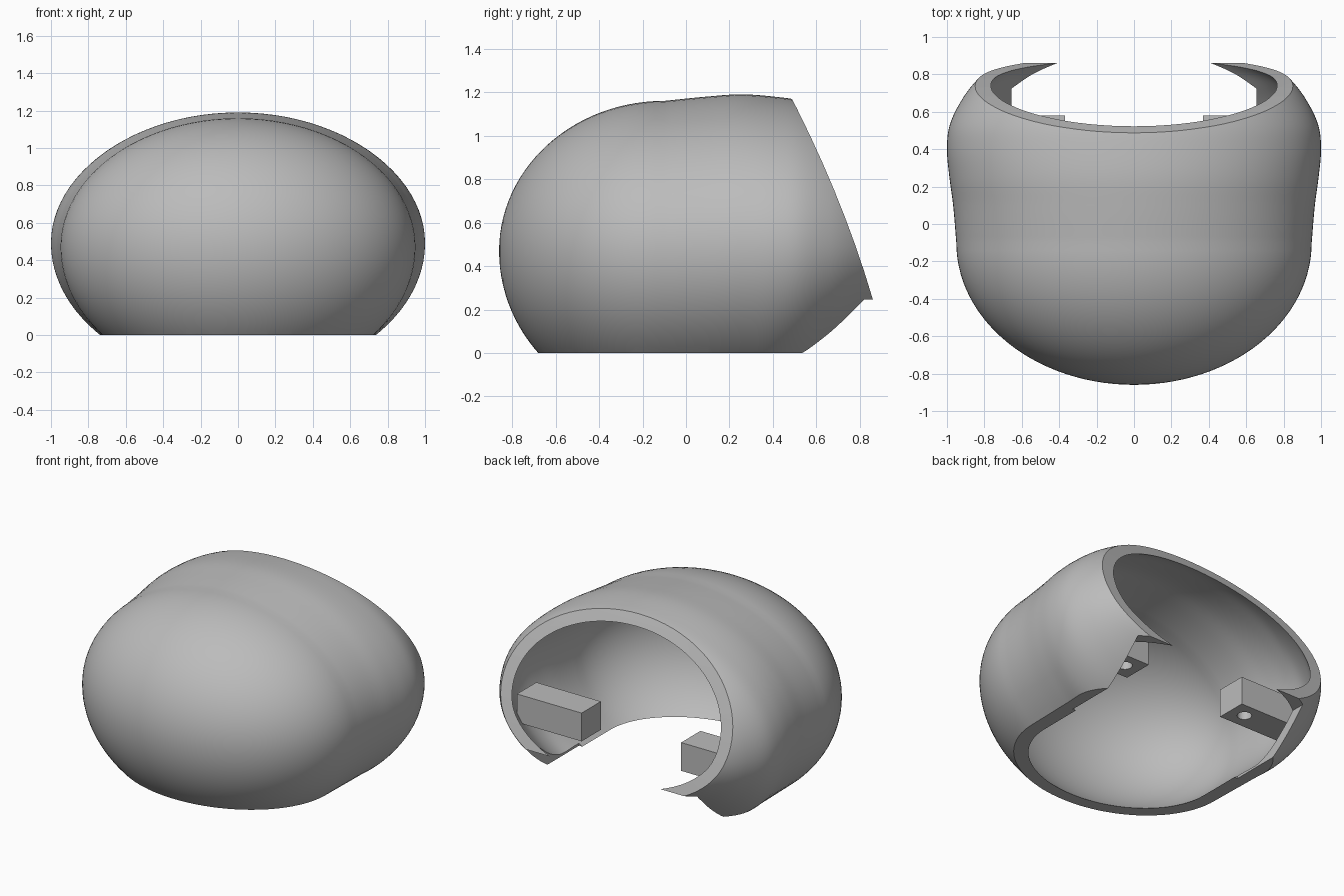
import bpy, bmesh, math

cube = bpy.data.objects.get("Cube")
if cube:
    bpy.data.objects.remove(cube, do_unlink=True)

grey = bpy.data.materials.new("plain grey")
grey.use_nodes = True
grey.diffuse_color = (0.5, 0.5, 0.5, 1)
grey.node_tree.nodes["Principled BSDF"].inputs["Base Color"].default_value = (0.5, 0.5, 0.5, 1)


def make_object(name, bm):
    bmesh.ops.recalc_face_normals(bm, faces=bm.faces)
    mesh = bpy.data.meshes.new(name)
    bm.to_mesh(mesh)
    bm.free()
    mesh.materials.append(grey)
    obj = bpy.data.objects.new(name, mesh)
    bpy.context.collection.objects.link(obj)
    return obj


def box(name, low, high):
    bm = bmesh.new()
    bmesh.ops.create_cube(bm, size=1)
    for v in bm.verts:
        v.co = [l + (c + 0.5) * (h - l) for c, l, h in zip(v.co, low, high)]
    return make_object(name, bm)


def activate(obj):
    bpy.ops.object.select_all(action='DESELECT')
    obj.select_set(True)
    bpy.context.view_layer.objects.active = obj


def cut(obj, cutter):
    mod = obj.modifiers.new("cut", 'BOOLEAN')
    mod.operation = 'DIFFERENCE'
    mod.solver = 'EXACT'
    mod.object = cutter
    activate(obj)
    bpy.ops.object.modifier_apply(modifier=mod.name)
    bpy.data.objects.remove(cutter, do_unlink=True)


# Sections along the body: y, half width, centre height, upper and lower radius
KEYS = [
    (-0.1, 0.95, 0.47, 0.69, 0.727),
    (0.1, 0.967, 0.48, 0.70, 0.73),
    (0.25, 0.987, 0.49, 0.70, 0.73),
    (0.4, 1.0, 0.49, 0.69, 0.72),
    (0.53, 0.985, 0.49, 0.67, 0.66),
    (0.665, 0.92, 0.49, 0.62, 0.56),
    (0.77, 0.84, 0.49, 0.55, 0.47),
    (0.86, 0.74, 0.49, 0.47, 0.405),
    (1.0, 0.5, 0.49, 0.33, 0.28),
]


def slope(i, k):
    a, b = KEYS[max(i - 1, 0)], KEYS[min(i + 1, len(KEYS) - 1)]
    return (b[k] - a[k]) / (b[0] - a[0])


def sections():
    # Rounded nose
    y0, w, c, up, low = KEYS[0]
    for i in range(1, 28):
        t = math.pi / 2 * i / 28
        s = math.sin(t)
        yield (y0 - 0.76 * math.cos(t), w * s, c, up * s, low * s)
    # Smooth blend through the remaining sections
    for i in range(len(KEYS) - 1):
        p, q = KEYS[i], KEYS[i + 1]
        d = q[0] - p[0]
        for n in range(6):
            t = n / 6
            h = t * t * (3 - 2 * t)
            yield (p[0] + d * t,) + tuple(
                p[k] + (q[k] - p[k]) * h
                + d * t * (1 - t) * ((1 - t) * slope(i, k) - t * slope(i + 1, k))
                for k in range(1, 5))
    yield KEYS[-1]


# Hollow shell
SIDES = 96
bm = bmesh.new()
nose = bm.verts.new((0, -0.86, 0.47))
rings = []
for y, w, c, up, low in sections():
    ring = []
    for i in range(SIDES):
        a = math.tau * i / SIDES
        s = math.sin(a)
        ring.append(bm.verts.new((w * math.cos(a), y, c + s * (up if s > 0 else low))))
    rings.append(ring)
for i in range(SIDES):
    j = (i + 1) % SIDES
    bm.faces.new((nose, rings[0][i], rings[0][j]))
    for r, q in zip(rings, rings[1:]):
        bm.faces.new((r[i], q[i], q[j], r[j]))
bm.faces.new(rings[-1])
shell = make_object("shell", bm)
wall = shell.modifiers.new("wall", 'SOLIDIFY')
wall.thickness = 0.06
wall.offset = -1
activate(shell)
bpy.ops.object.modifier_apply(modifier=wall.name)

# Sloping, slightly bowed rear opening
bm = bmesh.new()
outline = []
for i in range(17):
    z = -0.5 + 2 * i / 16
    outline.append((0.86 - 0.345 * (z - 0.245) - 0.118 * (z - 0.245) * (z - 0.68), z))
outline += [(2, 1.5), (2, -0.5)]
face = bm.faces.new([bm.verts.new((-2, y, z)) for y, z in outline])
moved = bmesh.ops.extrude_face_region(bm, geom=[face])["geom"]
bmesh.ops.translate(bm, vec=(4, 0, 0), verts=[g for g in moved if isinstance(g, bmesh.types.BMVert)])
cut(shell, make_object("rear_cutter", bm))

# Flat open base and the notch behind it
cut(shell, box("base_cutter", (-2, -2, -1), (2, 2, 0)))
cut(shell, box("notch_cutter", (-0.655, 0.2, -0.5), (0.655, 1.6, 0.245)))
activate(shell)
bpy.ops.object.shade_smooth_by_angle(angle=math.radians(30))

# Mounting blocks with a blind screw hole underneath
for side, name in ((1, "left"), (-1, "right")):
    xs = sorted((side * 0.37, side * 0.85))
    block = box(name + "_mounting_block", (xs[0], 0.375, 0.25), (xs[1], 0.58, 0.44))
    bm = bmesh.new()
    bmesh.ops.create_cone(bm, cap_ends=True, segments=32, radius1=0.045, radius2=0.045, depth=0.3)
    bmesh.ops.translate(bm, vec=(side * 0.475, 0.48, 0.25), verts=bm.verts)
    cut(block, make_object("hole_cutter", bm))
    activate(block)
    bpy.ops.object.shade_smooth_by_angle(angle=math.radians(30))
